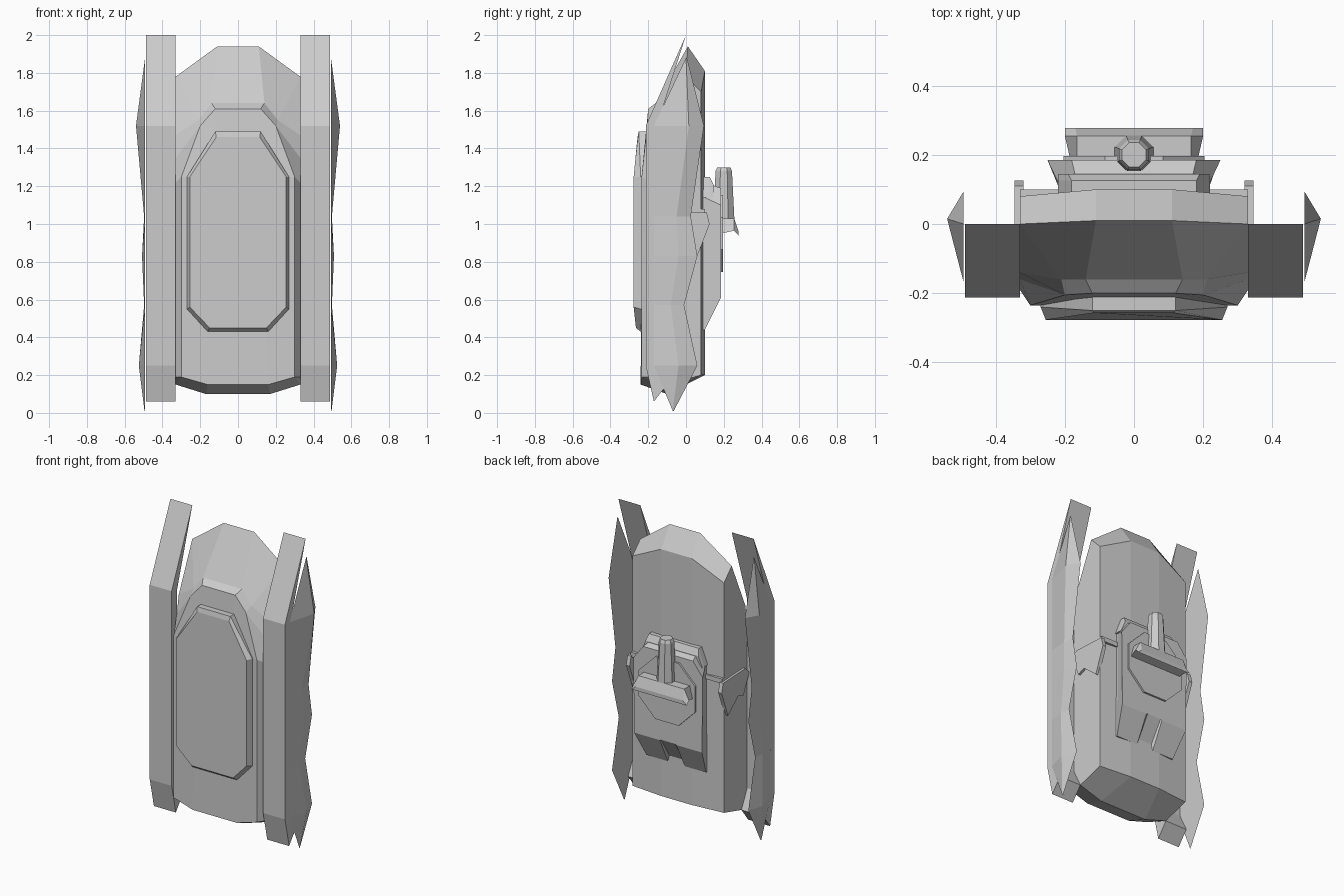
import bpy, bmesh, math

if "Cube" in bpy.data.objects:
    bpy.data.objects.remove(bpy.data.objects["Cube"])


def finish(name, bm):
    bmesh.ops.remove_doubles(bm, verts=bm.verts, dist=0.0005)
    bmesh.ops.recalc_face_normals(bm, faces=bm.faces)
    me = bpy.data.meshes.new(name)
    bm.to_mesh(me)
    bm.free()
    ob = bpy.data.objects.new(name, me)
    bpy.context.collection.objects.link(ob)
    return ob


def loft(name, rings, cap=True):
    """Skin a list of equal-length point rings."""
    bm = bmesh.new()
    vs = [[bm.verts.new(p) for p in r] for r in rings]
    n = len(vs[0])
    for a, b in zip(vs, vs[1:]):
        for i in range(n):
            j = (i + 1) % n
            bm.faces.new((a[i], a[j], b[j], b[i]))
    if cap:
        bm.faces.new(vs[0])
        bm.faces.new(vs[-1])
    return finish(name, bm)


def sym(half):
    """Close a half ring by reflecting it in x."""
    return list(half) + [(-x, y, z) for x, y, z in reversed(half)]


def slab_x(name, outline, x0, x1):
    """Extrude a (y, z) outline along x."""
    return loft(name, [[(x, y, z) for y, z in outline] for x in (x0, x1)])


def layer(y, half):
    """Symmetric (x, z) outline placed at depth y."""
    return sym([(x, y, z) for x, z in half])


# Hull: half sections run front inner, front outer, side front, side back, back inner
def edge(xi, yi, zi, yo, zo):
    return [(xi, yi, zi)] + [(.33, yo, zo)] * 3 + [(xi, yi, zi)]


hull = [
    edge(.11, .01, 1.94, 0, 1.78),
    [(.14, -.16, 1.64), (.21, -.16, 1.55), (.33, -.14, 1.47), (.33, .08, 1.70), (.11, .1, 1.81)],
    [(.12, -.20, 1.61), (.20, -.205, 1.52), (.33, -.16, 1.35), (.33, .08, 1.5), (.11, .1, 1.5)],
    [(.12, -.235, 1.25), (.30, -.235, 1.25), (.33, -.19, 1.22), (.33, .08, 1.2), (.11, .1, 1.2)],
    [(.16, -.24, .15), (.30, -.235, .19), (.33, -.19, .19), (.33, .08, .2), (.11, .1, .2)],
    edge(.17, -.10, .10, -.10, .15),
]
loft("hull", [sym(h) for h in hull], cap=False)

# Raised front plate with bevelled rim and tilted nose
loft("front_plate", [
    sym([(.12, -.20, 1.49), (.27, -.22, 1.25), (.27, -.22, .55), (.16, -.22, .43)]),
    sym([(.12, -.25, 1.49), (.27, -.24, 1.25), (.27, -.24, .55), (.16, -.24, .43)]),
    sym([(.115, -.257, 1.46), (.255, -.277, 1.25), (.255, -.277, .56), (.15, -.265, .45)]),
])

# Side parts, built for both sides
strip = [(0, 2), (-.213, 1.52), (-.213, .25), (-.17, .06), (-.10, .15), (-.16, .27), (-.16, 1.5)]
bracket = [(.11, 1.06), (.125, 1.0), (.06, .83), (-.05, .92), (-.10, .90), (-.16, 1.03), (-.12, 1.07)]
# fin rows: z, front y, ridge x, ridge y, back y
fin = [(1.88, 0, .492, 0, .005), (1.52, -.17, .54, .015, .095), (1.04, -.17, .497, -.05, .025),
       (.83, -.17, .508, -.04, .06), (.57, -.17, .497, -.08, -.01), (.25, -.17, .525, -.04, .06),
       (.01, -.07, .495, -.07, -.065)]
for s, side in ((1, "right"), (-1, "left")):
    slab_x(side + "_front_rail", strip, s * .33, s * .488)
    slab_x(side + "_bracket", bracket, s * .32, s * .345)
    loft(side + "_armour_fin", [[(s * .492, f, z), (s * rx, ry, z), (s * .492, b, z)]
                                for z, f, rx, ry, b in fin])
slab_x("cross_bar", [(.07, 1.05), (.1, 1.05), (.1, 1.08), (.07, 1.08)], -.33, .33)

# Turret: flared base with a notched foot, stepped collar, turntable
loft("turret_base", [
    layer(.08, [(.16, 1.22), (.21, 1.14), (.215, .44), (.06, .44), (.05, .48)]),
    layer(.10, [(.16, 1.22), (.21, 1.14), (.215, .44), (.06, .44), (.05, .48)]),
    layer(.185, [(.18, 1.19), (.25, 1.10), (.245, .61), (.06, .61), (.05, .615)]),
])
loft("turret_collar", [
    layer(.08, [(.18, 1.25), (.22, 1.14)]),
    layer(.125, [(.18, 1.25), (.22, 1.14)]),
    layer(.145, [(.19, 1.21), (.22, 1.14)]),
])
disc = [(.22 * math.cos(a), .95 + .22 * math.sin(a))
        for a in (math.pi * (i + .5) / 4 for i in range(8))]
loft("turntable", [[(x, y, z) for x, z in disc] for y in (.18, .197)])

# Gun mantlet: wedge-shaped bar
loft("mantlet", [
    layer(.19, [(.165, 1.03), (.185, .95)]),
    layer(.255, [(.165, 1.03), (.20, .965)]),
    layer(.277, [(.17, .965), (.20, .94)]),
])

# Barrel: eight-sided taper with bevelled muzzle
rows = [(.98, .062), (1.04, .06), (1.28, .047), (1.3, .038)]
loft("barrel", [[(r * math.cos(math.pi * (i + .5) / 4), .2 + r * math.sin(math.pi * (i + .5) / 4), z)
                 for i in range(8)] for z, r in rows])
